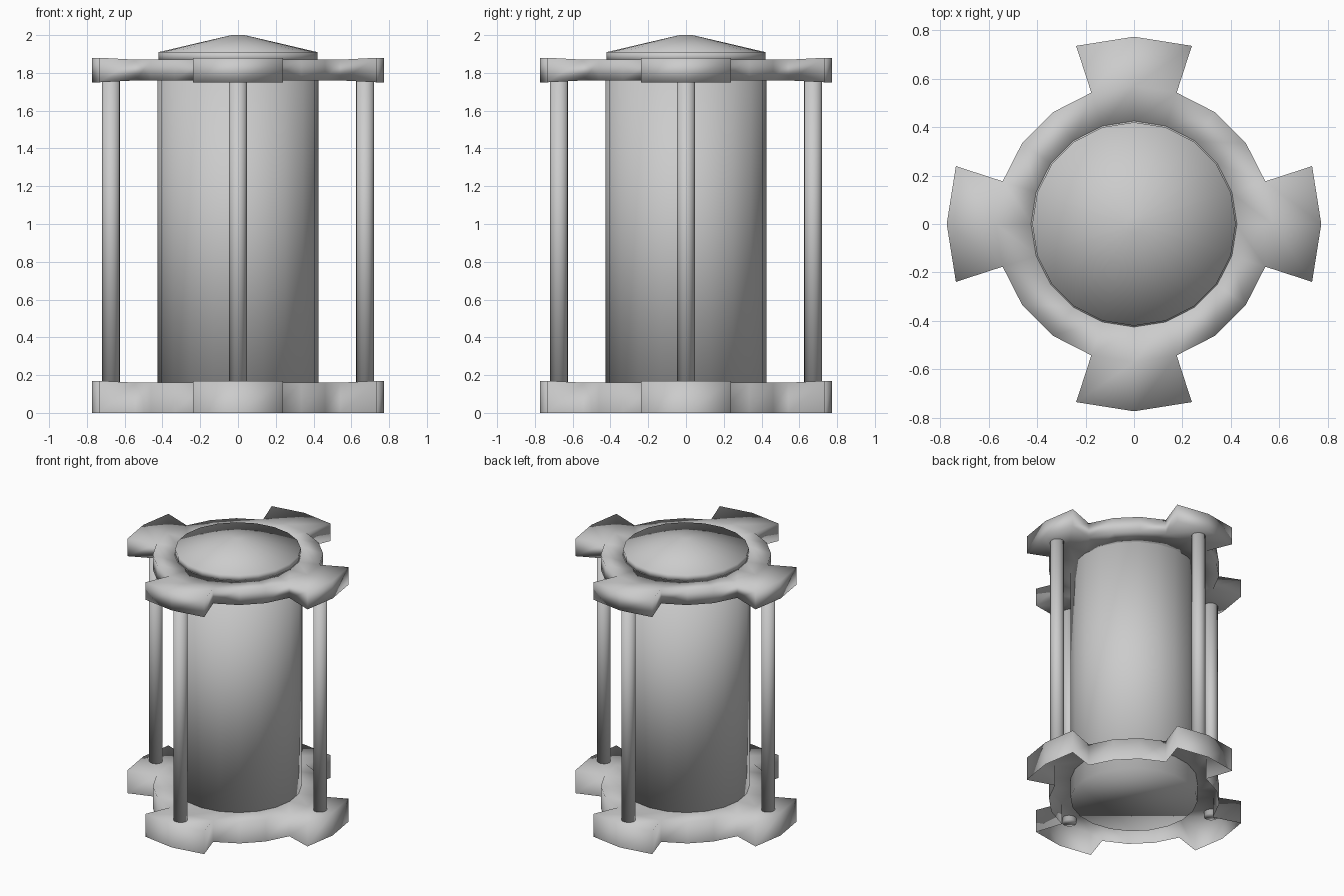
import bpy, bmesh, math
from mathutils import Vector

cube = bpy.data.objects.get("Cube")
if cube:
    bpy.data.objects.remove(cube, do_unlink=True)

SIDES = 20
grey = bpy.data.materials.new("plain_grey")
grey.use_nodes = True
grey.diffuse_color = (0.6, 0.6, 0.6, 1)
grey.node_tree.nodes["Principled BSDF"].inputs["Base Color"].default_value = (0.6, 0.6, 0.6, 1)


def finish(name, bm, sharp_angle=None):
    """Turn a bmesh into a smooth-shaded object."""
    for f in bm.faces:
        f.smooth = True
    if sharp_angle:
        for e in bm.edges:
            if e.is_manifold and e.calc_face_angle() > math.radians(sharp_angle):
                e.smooth = False
    mesh = bpy.data.meshes.new(name)
    bm.to_mesh(mesh)
    bm.free()
    mesh.materials.append(grey)
    obj = bpy.data.objects.new(name, mesh)
    bpy.context.collection.objects.link(obj)
    return obj


def ring(bm, radius, z, sides=SIDES, centre=(0, 0)):
    """Add one circle of vertices."""
    step = math.tau / sides
    return [bm.verts.new((centre[0] + radius * math.cos(i * step),
                          centre[1] + radius * math.sin(i * step), z))
            for i in range(sides)]


def bridge(bm, low, high):
    n = len(low)
    return [bm.faces.new((low[i], low[(i + 1) % n], high[(i + 1) % n], high[i]))
            for i in range(n)]


def lathe(name, profile, sides=SIDES, centre=(0, 0), sharp_angle=None):
    """Closed round body from (radius, height) pairs, bottom to top."""
    bm = bmesh.new()
    rings = [ring(bm, r, z, sides, centre) for r, z in profile]
    for low, high in zip(rings, rings[1:]):
        bridge(bm, low, high)
    bm.faces.new(rings[0][::-1])
    bm.faces.new(rings[-1])
    return finish(name, bm, sharp_angle)


def plate(name, bottom, top, rise, drop, closed):
    """Collar whose rim is drawn out into four flared lugs."""
    bm = bmesh.new()
    inner_r, outer_r, lug_r = 0.42, 0.57, 0.773
    outer_low, outer_high = ring(bm, outer_r, bottom + drop), ring(bm, outer_r, top)
    inner_high = ring(bm, inner_r, top)
    bridge(bm, outer_high, inner_high)
    walls = bridge(bm, outer_low, outer_high)
    if closed:
        inner_low = ring(bm, inner_r, bottom + drop)
        bridge(bm, inner_low, outer_low)
        bridge(bm, inner_high, inner_low)

    # Lugs: pull out the two wall faces on each side of every axis
    for quarter in range(4):
        k = quarter * SIDES // 4
        ids = [(k + d) % SIDES for d in (-1, 0, 1)]
        lows, highs = [], []
        for i in ids:
            out = Vector((outer_low[i].co.x, outer_low[i].co.y, 0)).normalized() * lug_r
            lows.append(bm.verts.new((out.x, out.y, bottom)))
            highs.append(bm.verts.new((out.x, out.y, top + rise)))
        for j in range(2):
            a, b = ids[j], ids[j + 1]
            bm.faces.new((lows[j], lows[j + 1], highs[j + 1], highs[j]))
            bm.faces.new((highs[j], highs[j + 1], outer_high[b], outer_high[a]))
            if closed:
                bm.faces.new((lows[j + 1], lows[j], outer_low[a], outer_low[b]))
        bm.faces.new((outer_low[ids[0]], lows[0], highs[0], outer_high[ids[0]]))
        bm.faces.new((lows[2], outer_low[ids[2]], outer_high[ids[2]], highs[2]))
        bmesh.ops.delete(bm, geom=[walls[ids[0]], walls[ids[1]]], context='FACES_ONLY')
    bmesh.ops.delete(bm, geom=[e for e in bm.edges if not e.link_faces], context='EDGES')
    return finish(name, bm)


# Central body and domed lid
lathe("main_cylinder", [(0.425, 0.015), (0.425, 1.87)], sharp_angle=40)
lathe("lid", [(0.42, 1.86), (0.42, 1.91), (0.035, 2.0)])

# End plates; the base is an open shell underneath
plate("top_plate", 1.75, 1.87, 0.01, 0.01, True)
plate("base_plate", 0.0, 0.16, 0.01, 0.0, False)

# Four support rods
for n, side in enumerate(("left", "back", "right", "front")):
    a = n * math.pi / 2
    lathe(side + "_rod", [(0.047, 0.13), (0.047, 1.8)], 16,
          (0.672 * math.cos(a), 0.672 * math.sin(a)), 40)
